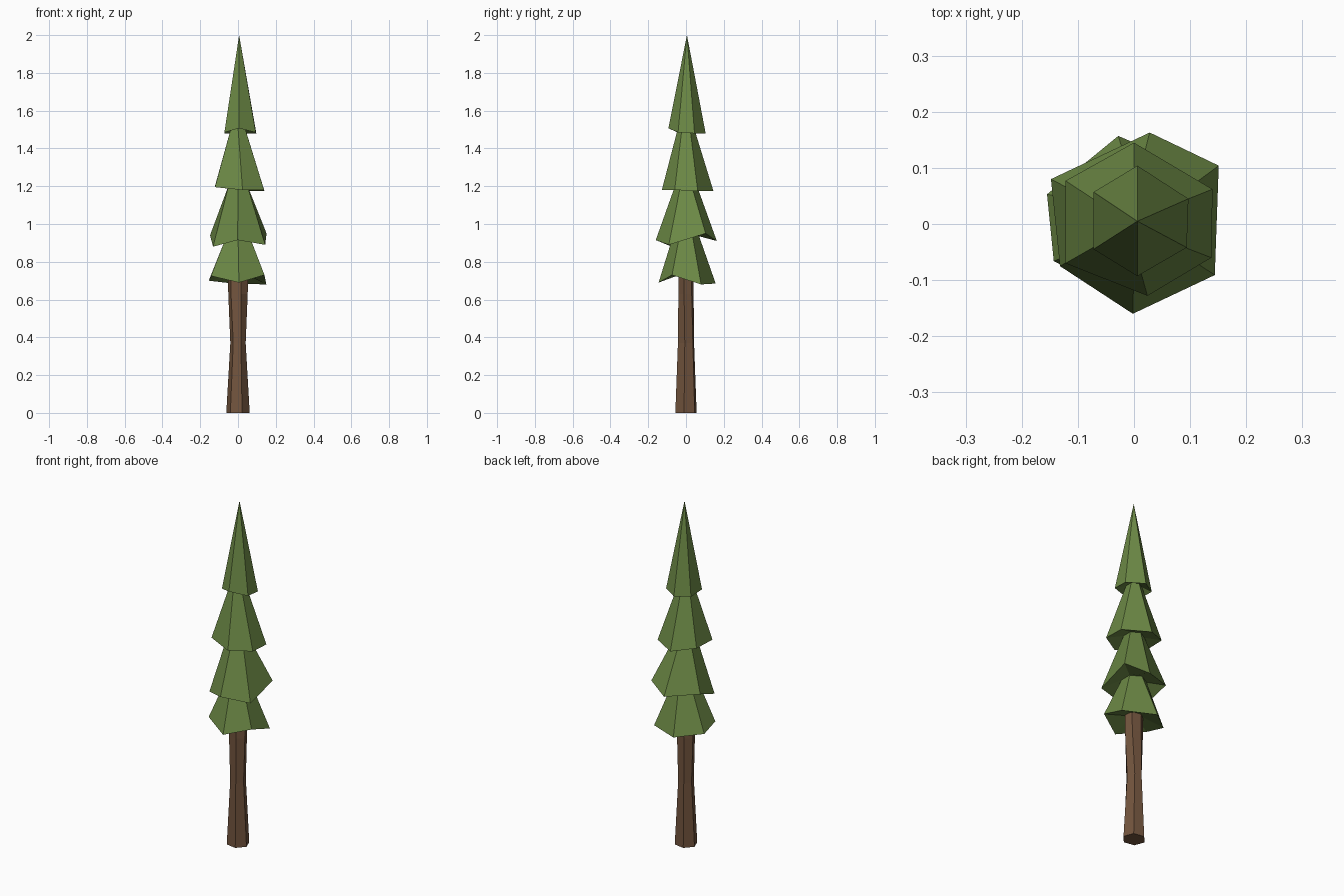
import bpy, bmesh
from math import cos, sin, radians

if "Cube" in bpy.data.objects:
    bpy.data.objects.remove(bpy.data.objects["Cube"])


def material(name, color):
    m = bpy.data.materials.new(name)
    m.diffuse_color = (*color, 1)
    m.use_nodes = True
    m.node_tree.nodes["Principled BSDF"].inputs["Base Color"].default_value = m.diffuse_color
    return m


def hexagon(rx, ry, z, start):
    return [(rx * cos(radians(start + 60 * i)), ry * sin(radians(start + 60 * i)), z)
            for i in range(6)]


def loft(name, rings, mat, tip=None):
    """Join six-sided rings from bottom to top, closing both ends."""
    bm = bmesh.new()
    loops = [[bm.verts.new(p) for p in ring] for ring in rings]
    for low, high in zip(loops, loops[1:]):
        for i in range(6):
            j = (i + 1) % 6
            bm.faces.new((low[i], low[j], high[j], high[i]))
    bm.faces.new(loops[0][::-1])
    if tip:
        apex = bm.verts.new(tip)
        for i in range(6):
            bm.faces.new((loops[-1][i], loops[-1][(i + 1) % 6], apex))
    else:
        bm.faces.new(loops[-1])
    bmesh.ops.recalc_face_normals(bm, faces=bm.faces)
    mesh = bpy.data.meshes.new(name)
    bm.to_mesh(mesh)
    bm.free()
    mesh.materials.append(mat)
    obj = bpy.data.objects.new(name, mesh)
    bpy.context.collection.objects.link(obj)
    return obj


green = material("needles", (0.15, 0.25, 0.06))
brown = material("bark", (0.17, 0.09, 0.048))

# Trunk: waisted, slightly twisted hexagonal post
loft("trunk", [hexagon(0.063, 0.06, 0, 50),
               hexagon(0.041, 0.046, 0.37, 52),
               hexagon(0.053, 0.042, 0.63, 46),
               hexagon(0.055, 0.042, 0.74, 46)], brown)

# Irregular skirt edges, corners counter-clockwise from the right-back one
skirt_bottom = [(0.15, 0.08, 0.68), (-0.028, 0.157, 0.685), (-0.155, 0.053, 0.7),
                (-0.143, -0.066, 0.725), (0.005, -0.145, 0.69), (0.14, -0.074, 0.73)]
skirt_low = [(0.151, 0.104, 0.95), (0.028, 0.163, 0.91), (-0.148, 0.08, 0.94),
             (-0.132, -0.075, 0.88), (-0.002, -0.16, 0.915), (0.144, -0.091, 0.89)]
skirt_mid = [(0.14, 0.062, 1.175), (0.0, 0.145, 1.175), (-0.122, 0.077, 1.2),
             (-0.122, -0.07, 1.195), (0.024, -0.128, 1.18), (0.138, -0.06, 1.18)]
skirt_top = [(0.097, 0.045, 1.48), (0.006, 0.104, 1.48), (-0.072, 0.057, 1.48),
             (-0.072, -0.045, 1.485), (0.006, -0.093, 1.507), (0.094, -0.042, 1.485)]

# Foliage: four stacked skirts pinched between tiers, ending in a spire
loft("foliage", [hexagon(0.045, 0.045, 0.735, 30), skirt_bottom,
                 hexagon(0.066, 0.066, 0.945, 30), skirt_low,
                 hexagon(0.055, 0.055, 1.21, 30), skirt_mid,
                 hexagon(0.042, 0.042, 1.51, 30), skirt_top],
     green, tip=(0.006, 0.005, 2.0))
